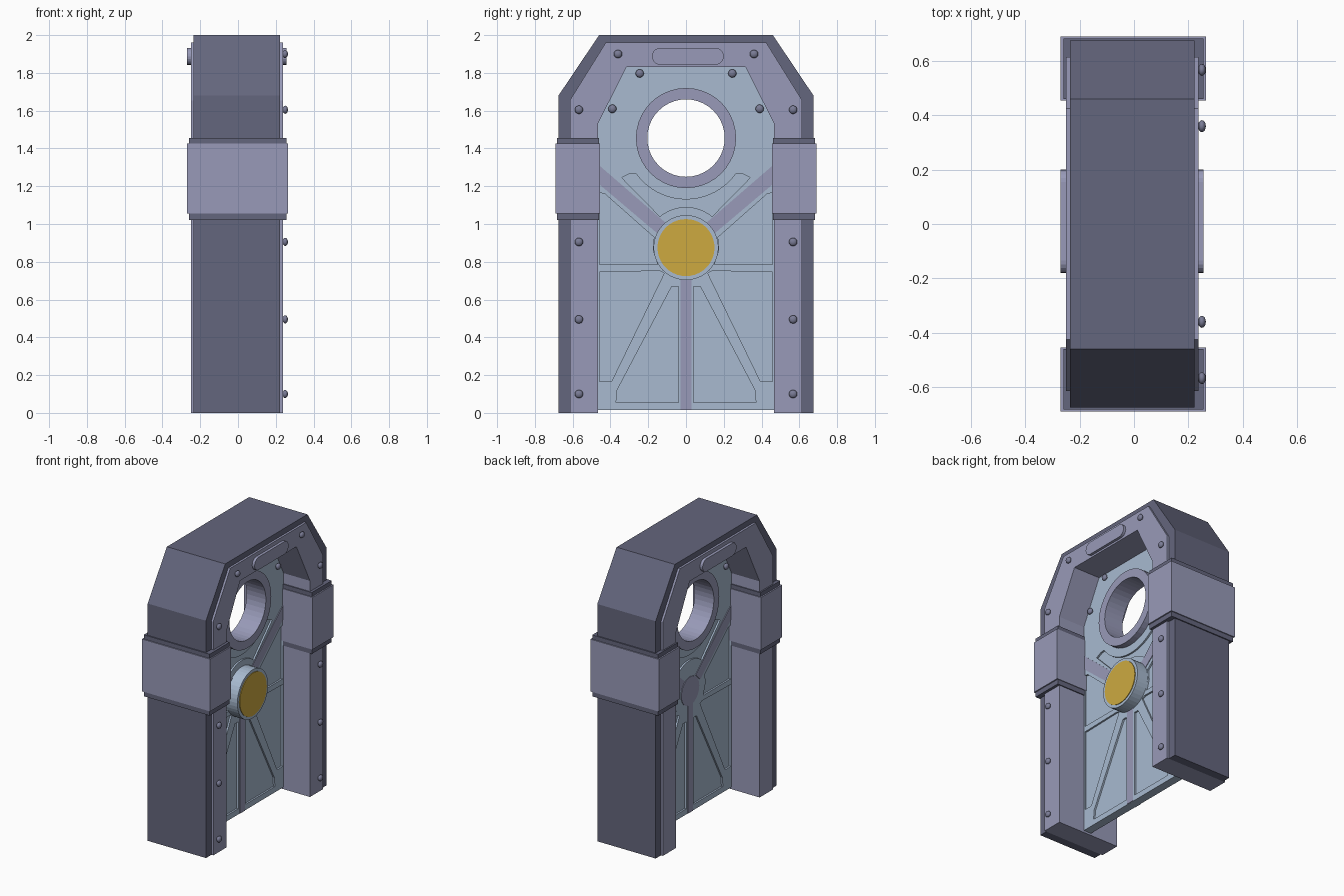
import bpy, bmesh
from math import sin, cos, pi, radians
from mathutils import Matrix

if "Cube" in bpy.data.objects:
    bpy.data.objects.remove(bpy.data.objects["Cube"])


def material(name, rgb):
    col = [((c / 255 + 0.055) / 1.055) ** 2.4 for c in rgb] + [1]
    m = bpy.data.materials.new(name)
    m.use_nodes = True
    m.diffuse_color = col
    m.node_tree.nodes["Principled BSDF"].inputs["Base Color"].default_value = col
    return m


DARK = material("dark slate", (100, 102, 125))
LAV = material("lavender grey", (152, 154, 184))
BLUE = material("pale blue", (168, 186, 208))
GOLD = material("gold", (205, 170, 64))
STEEL = material("rivet steel", (122, 124, 150))


def finish(name, bm, mat):
    bmesh.ops.recalc_face_normals(bm, faces=bm.faces)
    me = bpy.data.meshes.new(name)
    bm.to_mesh(me)
    bm.free()
    me.materials.append(mat)
    ob = bpy.data.objects.new(name, me)
    bpy.context.collection.objects.link(ob)
    return ob


def add_prism(bm, pts, x0, x1):
    """Extrude a (y, z) outline along x."""
    f = bm.faces.new([bm.verts.new((x0, y, z)) for y, z in pts])
    r = bmesh.ops.extrude_face_region(bm, geom=[f])
    for v in r["geom"]:
        if isinstance(v, bmesh.types.BMVert):
            v.co.x = x1


def prism(name, pts, x0, x1, mat):
    bm = bmesh.new()
    add_prism(bm, pts, x0, x1)
    return finish(name, bm, mat)


def rect(y0, y1, z0, z1):
    return [(y0, z0), (y1, z0), (y1, z1), (y0, z1)]


def arc(cy, cz, r, a0, a1, n):
    return [(cy + r * cos(radians(a0 + (a1 - a0) * i / n)),
             cz + r * sin(radians(a0 + (a1 - a0) * i / n))) for i in range(n + 1)]


def circle(cy, cz, r, n=40):
    return arc(cy, cz, r, 0, 360, n)[:-1]


def mirror(pts):
    return [(-y, z) for y, z in pts]


def half_arch(w, z_shoulder, top_w, top):
    return [(w, 0), (w, z_shoulder), (top_w, top)]


def arch(outer, inner):
    """Open-bottomed arch between two right-hand half outlines."""
    return outer + mirror(outer)[::-1] + mirror(inner) + inner[::-1]


# Frame: dark outer shell around a lighter, slightly proud inner casing
shell = half_arch(0.675, 1.68, 0.46, 2.0)
casing = half_arch(0.615, 1.655, 0.425, 1.96)
opening = half_arch(0.467, 1.53, 0.315, 1.83)
prism("outer_shell", arch(shell, casing), -0.235, 0.222, DARK)
prism("inner_casing", arch(casing, opening), -0.25, 0.237, LAV)

# Clasps around both pillars, with dark lips
for side, s in (("left", 1), ("right", -1)):
    prism("clasp_lip_" + side, [(s * y, z) for y, z in rect(0.46, 0.683, 1.02, 1.455)],
          -0.26, 0.256, DARK)
    prism("clasp_" + side, [(s * y, z) for y, z in rect(0.455, 0.69, 1.055, 1.425)],
          -0.27, 0.265, LAV)

# Rounded nameless plate at the top of the frame, both faces
lozenge = arc(0.155, 1.888, 0.045, -90, 90, 10) + arc(-0.135, 1.888, 0.045, 90, 270, 10)
prism("top_plate_front", lozenge, 0.23, 0.256, LAV)
prism("top_plate_back", lozenge, -0.27, -0.24, LAV)

# Door slab with recessed pockets and a round window
T = 0.03
RING_Z, HUB_Z = 1.455, 0.875
side_door = [(0.467, 0.015)] + opening[1:]
door = prism("door", side_door + mirror(side_door)[::-1], -T, T, BLUE)

lower = [(0.04, 0.055), (0.37, 0.055), (0.365, 0.12), (0.075, 0.67), (0.04, 0.67)]
outer = [(0.458, 0.165), (0.395, 0.165), (0.115, 0.74), (0.14, 0.752), (0.458, 0.745)]
middle = [(0.458, 0.785), (0.15, 0.785), (0.175, 0.86), (0.17, 0.93),
          (0.43, 1.16), (0.458, 1.165)]
crescent = (arc(0, RING_Z, 0.325, -145, -35, 20) + [(0.3, 1.265), (0.34, 1.245)]
            + arc(0, HUB_Z, 0.215, 50, 130, 12) + [(-0.34, 1.245), (-0.3, 1.265)])
pockets = [crescent]
for p in (lower, outer, middle):
    pockets += [p, mirror(p)]

bm = bmesh.new()
add_prism(bm, circle(0, RING_Z, 0.23), -0.2, 0.2)
for p in pockets:
    add_prism(bm, p, T - 0.012, 0.1)
    add_prism(bm, p, -0.1, -T + 0.012)
cutter = finish("door_cutter", bm, BLUE)
cutter.hide_render = True
mod = door.modifiers.new("pockets", "BOOLEAN")
mod.operation, mod.solver, mod.object = "DIFFERENCE", "EXACT", cutter
bpy.context.view_layer.update()
cut = bpy.data.meshes.new_from_object(door.evaluated_get(bpy.context.evaluated_depsgraph_get()))
door.modifiers.clear()
door.data = cut
bpy.data.objects.remove(cutter)

# Window ring, turned from a rectangular section
bm = bmesh.new()
N = 40
loops = [[bm.verts.new((x, y, z)) for y, z in circle(0, RING_Z, r, N)]
         for r, x in ((0.205, -0.075), (0.265, -0.075), (0.265, 0.075), (0.205, 0.075))]
for k in range(4):
    a, b = loops[k], loops[(k + 1) % 4]
    for i in range(N):
        j = (i + 1) % N
        bm.faces.new((a[i], a[j], b[j], b[i]))
finish("window_ring", bm, LAV)

# Three spokes on both door faces
diagonal = [(0.06, 0.965), (0.11, 0.915), (0.465, 1.215), (0.465, 1.315)]
spokes = {"lower": rect(-0.028, 0.028, 0.016, 0.8), "left": diagonal, "right": mirror(diagonal)}
for name, pts in spokes.items():
    prism("spoke_" + name, pts, -T - 0.004, T + 0.004, LAV)

# Hub with gold cap on one face, flat boss on the other
prism("hub", circle(0, HUB_Z, 0.172), 0, 0.115, BLUE)
prism("hub_cap", circle(0, HUB_Z, 0.151), 0.11, 0.12, GOLD)
prism("hub_back", circle(0, HUB_Z, 0.1), -T - 0.004, 0, LAV)


# Rivets: short stem with a domed head
def rivet(name, x, y, z, s=1):
    bm = bmesh.new()
    bmesh.ops.create_uvsphere(bm, u_segments=14, v_segments=8, radius=0.022,
                              matrix=Matrix.Translation((x + s * 0.013, y, z))
                              @ Matrix.Diagonal((0.65, 1, 1, 1)) @ Matrix.Rotation(pi / 2, 4, "Y"))
    bmesh.ops.create_cone(bm, cap_ends=True, segments=14, radius1=0.013, radius2=0.013, depth=0.03,
                          matrix=Matrix.Translation((x, y, z)) @ Matrix.Rotation(pi / 2, 4, "Y"))
    ob = finish(name, bm, STEEL)
    for f in ob.data.polygons:
        f.use_smooth = len(f.vertices) < 5


for s in (-1, 1):
    side = "left" if s > 0 else "right"
    for i, (y, z) in enumerate([(0.567, 0.1), (0.567, 0.495), (0.567, 0.905),
                                (0.567, 1.605), (0.36, 1.9)]):
        rivet(f"frame_rivet_{side}_{i}", 0.237, s * y, z)
    for i, (y, z) in enumerate([(0.39, 1.61), (0.245, 1.797)]):
        for face in (-1, 1):
            rivet(f"door_rivet_{side}_{i}_{'front' if face > 0 else 'back'}",
                  face * T, s * y, z, face)
